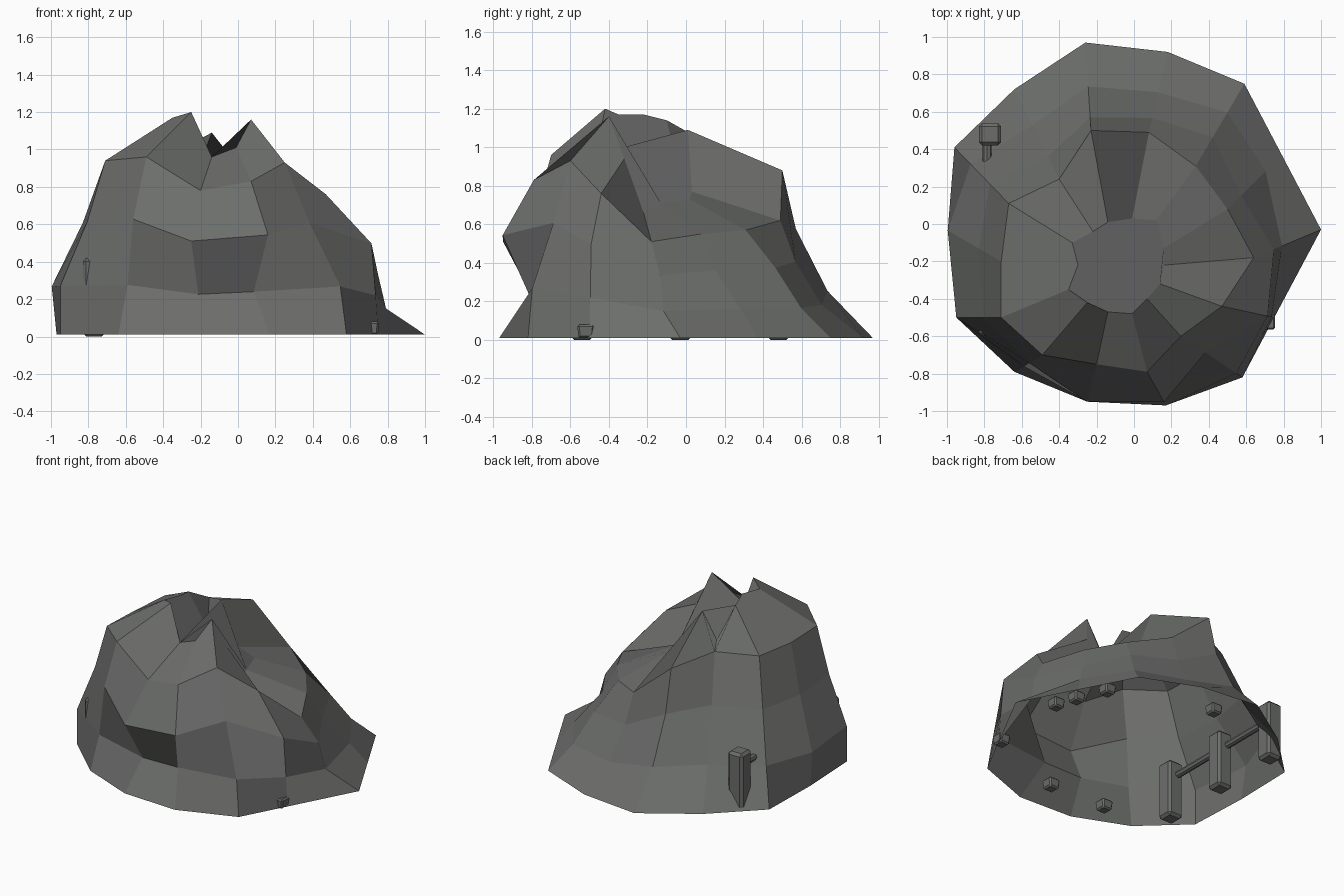
import bpy
import bmesh
from mathutils import Vector

default_cube = bpy.data.objects.get("Cube")
if default_cube:
    bpy.data.objects.remove(default_cube, do_unlink=True)


def make_material(name, colour):
    material = bpy.data.materials.new(name)
    material.use_nodes = True
    material.diffuse_color = colour
    shader = material.node_tree.nodes["Principled BSDF"]
    shader.inputs["Base Color"].default_value = colour
    shader.inputs["Roughness"].default_value = 0.9
    return material


stone = make_material("stone grey", (0.15, 0.155, 0.148, 1))


def add_object(name, mesh_builder):
    mesh = bpy.data.meshes.new(name)
    mesh_builder.to_mesh(mesh)
    mesh_builder.free()
    mesh.materials.append(stone)
    thing = bpy.data.objects.new(name, mesh)
    bpy.context.collection.objects.link(thing)
    return thing


# Rock outline on the ground, anticlockwise from the +x spur
foot = [(1, -.03), (.79, .37), (.59, .75), (.18, .92), (-.26, .97),
        (-.64, .72), (-.96, .41), (-.97, -.05), (-.95, -.5), (-.64, -.79),
        (-.25, -.95), (.17, -.97), (.58, -.82), (.75, -.5)]

# Shoulder, where the slope turns in towards the summit
shoulder = [(.64, -.18, .51), (.5, .08, .55), (.33, .31, .57),
            (.08, .49, .62), (-.23, .5, .88), (-.4, .24, .95),
            (-.67, .11, .94), (-.71, -.2, .93), (-.71, -.5, .94),
            (-.49, -.7, .96), (-.2, -.75, .78), (.07, -.79, .83),
            (.25, -.6, .93), (.47, -.44, .76)]

# Jagged summit
summit = [(.16, -.22, .66), (.16, -.13, .71), (.12, .02, .73),
          (-.01, .03, .77), (-.14, .01, 1.09), (-.22, -.04, .88),
          (-.33, -.1, 1.14), (-.3, -.22, 1.17), (-.35, -.35, 1.17),
          (-.25, -.42, 1.2), (-.14, -.47, .96), (-.01, -.48, 1.01),
          (.07, -.4, 1.16), (.14, -.32, .94)]

# How far the two middle rings lean from the foot to the shoulder
lean = [(.58, .7), (.3, .75), (.35, .65), (.5, .82), (.5, .85),
        (.4, .75), (.3, .65), (-.1, .54), (0, .6), (.33, .53),
        (.75, 0), (.85, .1), (.1, .6), (.05, .13)]


def middle_ring(level, height):
    ring = []
    for low, high, amounts in zip(foot, shoulder, lean):
        start, end = Vector((*low, 0.01)), Vector(high)
        point = start.lerp(end, amounts[level])
        point.z = start.lerp(end, height).z
        ring.append(point)
    return ring


def build_rock():
    bm = bmesh.new()
    levels = [[(x, y, 0.01) for x, y in foot],
              middle_ring(0, 0.28), middle_ring(1, 0.65),
              shoulder, summit]
    rings = [[bm.verts.new(point) for point in level] for level in levels]
    # Hollow shell: sides and a single top face, open underneath
    for lower, upper in zip(rings, rings[1:]):
        for i in range(len(lower)):
            j = (i + 1) % len(lower)
            bm.faces.new((lower[i], lower[j], upper[j], upper[i]))
    bm.faces.new(rings[-1])
    return add_object("rock_shell", bm)


def add_block(name, centre, size, bevel, taper=1.0):
    bm = bmesh.new()
    bmesh.ops.create_cube(bm, size=1)
    for vert in bm.verts:
        if vert.co.z < 0:
            vert.co.x *= taper
            vert.co.y *= taper
        vert.co = Vector(a * b for a, b in zip(vert.co, size))
    block = add_object(name, bm)
    block.location = centre
    edge = block.modifiers.new("worn_edges", "BEVEL")
    edge.width = bevel
    edge.segments = 1
    return block


def add_rail(name, start, end, radius):
    start, end = Vector(start), Vector(end)
    bm = bmesh.new()
    bmesh.ops.create_cone(bm, cap_ends=True, segments=8, radius1=radius,
                          radius2=radius, depth=(end - start).length)
    rail = add_object(name, bm)
    rail.location = (start + end) / 2
    rail.rotation_euler = (end - start).to_track_quat("Z", "Y").to_euler()


build_rock()

# Posts along the left inside wall, joined by a rail
post_x, post_rows = -0.77, (-0.54, -0.03, 0.48)
for number, y in enumerate(post_rows):
    add_block(f"post_{number}", (post_x, y, 0.21), (0.12, 0.12, 0.42), 0.018)
for number, (y, next_y) in enumerate(zip(post_rows, post_rows[1:])):
    add_rail(f"rail_{number}", (-0.785, y, 0.32), (-0.785, next_y, 0.32), 0.024)

# Loose stones around the foot
stones = [(.08, -.76), (-.37, -.75), (.71, -.52), (.74, .08),
          (.69, .23), (.6, .44), (-.11, .69)]
for number, (x, y) in enumerate(stones):
    add_block(f"loose_stone_{number}", (x, y, 0.045),
              (0.09, 0.09, 0.07), 0.01, taper=0.85)
